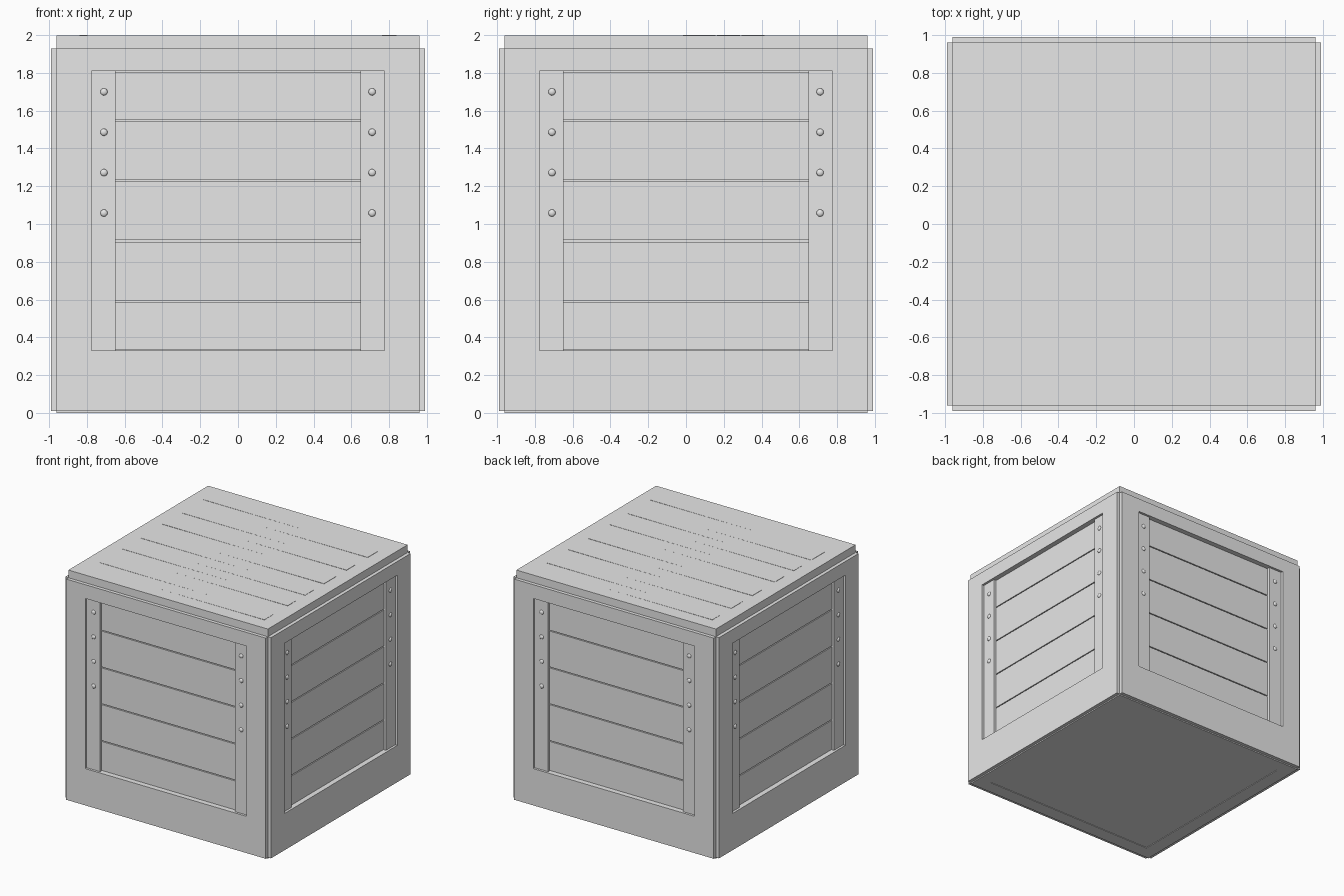
import bpy, bmesh, math, random
from mathutils import Matrix

random.seed(4)
if "Cube" in bpy.data.objects:
    bpy.data.objects.remove(bpy.data.objects["Cube"])

grey = bpy.data.materials.new("plain_grey")
grey.use_nodes = True
COLOUR = (0.8, 0.8, 0.8, 1)
grey.diffuse_color = COLOUR
grey.node_tree.nodes["Principled BSDF"].inputs["Base Color"].default_value = COLOUR


def finish(name, bm, matrix=Matrix()):
    bmesh.ops.recalc_face_normals(bm, faces=bm.faces)
    mesh = bpy.data.meshes.new(name)
    bm.to_mesh(mesh)
    bm.free()
    mesh.materials.append(grey)
    obj = bpy.data.objects.new(name, mesh)
    obj.matrix_world = matrix
    bpy.context.collection.objects.link(obj)


def box(name, x, y, z, matrix=Matrix()):
    """Box from (low, high) ranges on each axis."""
    bm = bmesh.new()
    bmesh.ops.create_cube(bm, size=1)
    for v in bm.verts:
        for i, (low, high) in enumerate((x, y, z)):
            v.co[i] = low if v.co[i] < 0 else high
    finish(name, bm, matrix)


def frame(name, outer, inner, depth, matrix=Matrix()):
    """Rectangular ring in the xy plane; rectangles are (x0, y0, x1, y1)."""
    bm = bmesh.new()
    loops = []
    for (x0, y0, x1, y1), z in ((outer, depth[0]), (outer, depth[1]),
                                (inner, depth[1]), (inner, depth[0])):
        corners = ((x0, y0), (x1, y0), (x1, y1), (x0, y1))
        loops.append([bm.verts.new((a, b, z)) for a, b in corners])
    for k in range(4):
        a, b = loops[k], loops[(k + 1) % 4]
        for i in range(4):
            j = (i + 1) % 4
            bm.faces.new((a[i], a[j], b[j], b[i]))
    finish(name, bm, matrix)


# Inner body and base with a shallow inset underneath
EDGE, OPEN = 0.96, 0.84
box("inner_body", (-0.93, 0.93), (-0.93, 0.93), (0.005, 1.95))
frame("base_frame", (-EDGE, -EDGE, EDGE, EDGE), (-OPEN, -OPEN, OPEN, OPEN), (0, 0.06))

# Lid with thin slats that tilt in and out of its top face
LID_TOP = 1.997
box("lid", (-EDGE, EDGE), (-EDGE, EDGE), (1.92, LID_TOP))
seams = [-0.84, -0.71, -0.52, -0.4, -0.28, -0.15, -0.02,
         0.16, 0.29, 0.42, 0.58, 0.72, 0.84]
for i, (low, high) in enumerate(zip(seams, seams[1:])):
    tilt = (1 if i % 2 else -1) * random.uniform(0.0018, 0.0028)
    slope = Matrix.Translation((0, 0, LID_TOP)) @ Matrix.Rotation(tilt, 4, "Y")
    box(f"lid_slat_{i + 1}", (-OPEN, OPEN), (low + 0.003, high - 0.003),
        (-0.02, 0.0005), slope)

# Four equal sides: local x across, y up, z outward
plank_edges = [0.33, 0.59, 0.91, 1.23, 1.55, 1.81]
for turn, side in enumerate(("front", "left", "back", "right")):
    place = Matrix.Rotation(turn * math.pi / 2, 4, "Z") @ Matrix.Rotation(math.pi / 2, 4, "X")
    frame(f"{side}_frame", (-EDGE, 0.01, EDGE, 1.93),
          (-0.777, 0.33, 0.777, 1.81), (0.925, 0.99), place)

    # Horizontal planks set back inside the frame
    for i, (low, high) in enumerate(zip(plank_edges, plank_edges[1:])):
        box(f"{side}_plank_{i + 1}", (-0.7, 0.7), (low + 0.004, high - 0.004),
            (0.92, 0.95), place)

    # Upright battens with round-headed rivets
    for sign, end in ((-1, "a"), (1, "b")):
        across = sorted((sign * 0.648, sign * 0.777))
        box(f"{side}_batten_{end}", across, (0.33, 1.81), (0.92, 0.97), place)
        for i in range(4):
            bm = bmesh.new()
            bmesh.ops.create_uvsphere(bm, u_segments=16, v_segments=8, radius=0.019)
            for face in bm.faces:
                face.smooth = True
            spot = Matrix.Translation((sign * 0.71, 1.70 - i * 0.214, 0.97))
            finish(f"{side}_rivet_{end}_{i + 1}", bm,
                   place @ spot @ Matrix.Diagonal((1, 1, 0.6, 1)))
